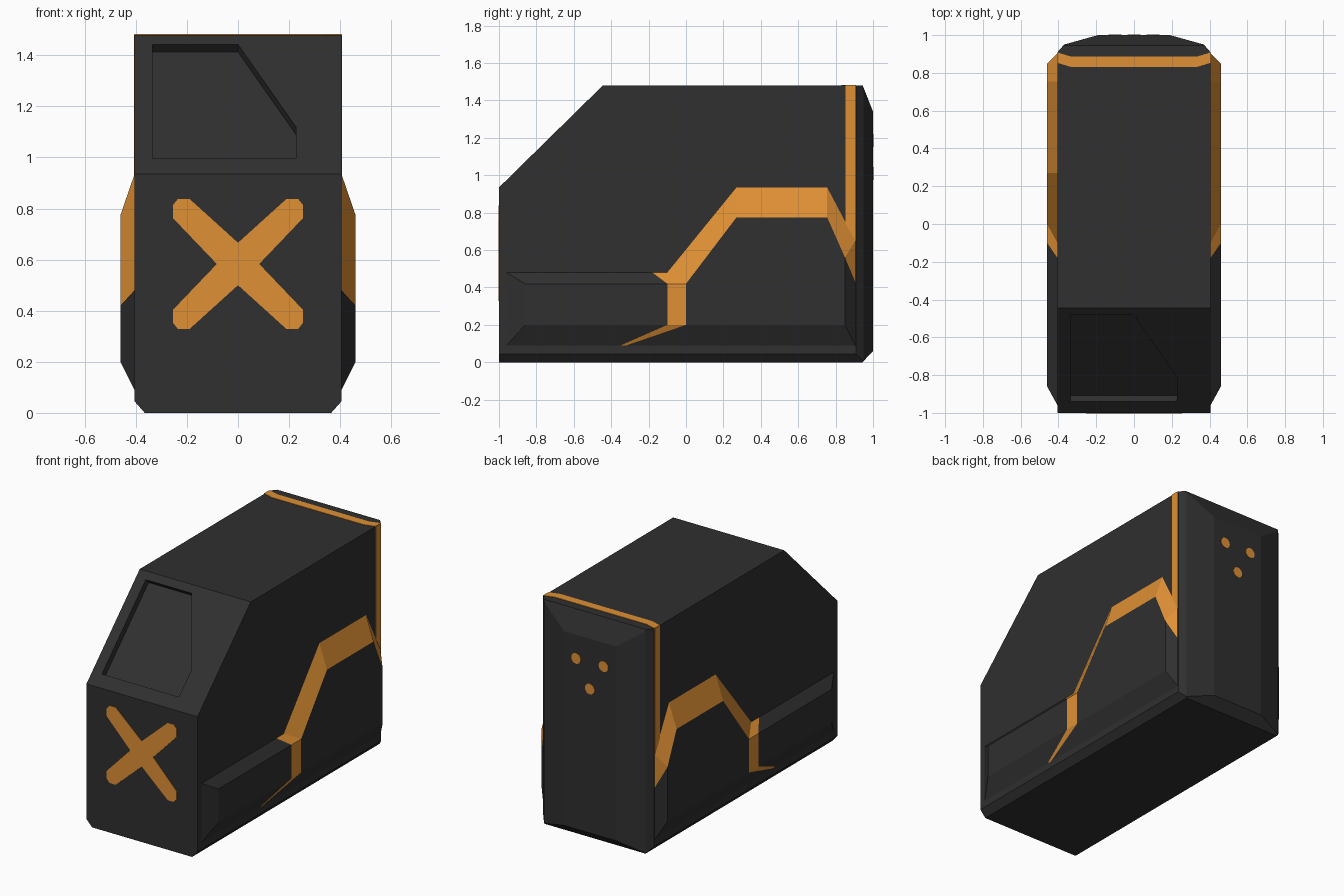
import bpy, bmesh, math
from mathutils import Vector

if "Cube" in bpy.data.objects:
    bpy.data.objects.remove(bpy.data.objects["Cube"])


def material(name, rgb):
    m = bpy.data.materials.new(name)
    m.diffuse_color = (*rgb, 1)
    m.use_nodes = True
    m.node_tree.nodes["Principled BSDF"].inputs["Base Color"].default_value = m.diffuse_color
    return m


DARK = material("charcoal grey", (0.029, 0.029, 0.029))
ORANGE = material("orange", (0.74, 0.28, 0.035))


def finish(name, bm, mats):
    bmesh.ops.recalc_face_normals(bm, faces=bm.faces[:])
    me = bpy.data.meshes.new(name)
    bm.to_mesh(me)
    bm.free()
    for m in mats:
        me.materials.append(m)
    ob = bpy.data.objects.new(name, me)
    bpy.context.collection.objects.link(ob)
    return ob


def prism(name, points, offset, mat):
    """Flat outline pushed along an offset vector."""
    bm = bmesh.new()
    face = bm.faces.new([bm.verts.new(p) for p in points])
    ext = bmesh.ops.extrude_face_region(bm, geom=[face], use_keep_orig=True)
    moved = [v for v in ext["geom"] if isinstance(v, bmesh.types.BMVert)]
    bmesh.ops.translate(bm, verts=moved, vec=offset)
    return finish(name, bm, [mat])


# Main body: a block trimmed by planes (point on plane, outward normal)
W = 0.405
bm = bmesh.new()
bmesh.ops.create_cube(bm, size=1)
for v in bm.verts:
    v.co = (v.co.x * 2 * W, v.co.y * 2, (v.co.z + 0.5) * 1.48)
planes = [((0, -1, 0.935), (0, -0.545, 0.555))]              # sloping front
for s in (-1, 1):
    planes += [((s * 0.19, 1, 0), (s * 0.05, 0.18, 0)),      # back flanks
               ((s * 0.37, 0.95, 0), (s * 0.04, 0.035, 0)),  # back corners
               ((s * 0.365, 0, 0), (s * 0.045, 0, -0.04))]   # lower edges
planes += [((0, 0.945, 1.48), (0, 0.14, 0.055)),             # back top
           ((0, 0.943, 0), (0, 0.06, -0.057))]               # back bottom
for co, no in planes:
    bmesh.ops.bisect_plane(bm, geom=bm.verts[:] + bm.edges[:] + bm.faces[:],
                           dist=1e-5, plane_co=co, plane_no=Vector(no).normalized(),
                           clear_outer=True)
    bmesh.ops.holes_fill(bm, edges=[e for e in bm.edges if e.is_boundary], sides=0)
body = finish("body", bm, [DARK])

# Recessed window in the sloping front
slope_n = Vector((0, -0.545, 0.555)).normalized()
outline = [(-0.335, 0.995), (0.227, 0.995), (0.227, 1.12), (0, 1.443), (-0.335, 1.443)]
pts = [Vector((x, -1 + (z - 0.935) * 0.555 / 0.545, z)) - slope_n * 0.043 for x, z in outline]
cutter = prism("window_cutter", pts, slope_n * 0.15, DARK)
cutter.hide_render = True
mod = body.modifiers.new("window", "BOOLEAN")
mod.operation = "DIFFERENCE"
mod.solver = "EXACT"
mod.object = cutter
bpy.context.view_layer.objects.active = body
bpy.ops.object.modifier_apply(modifier=mod.name)
bpy.data.objects.remove(cutter)

# Side fairings: (y, z) on the body, (y, z) on the outer face, bevel is orange
ring = [((-0.96, 0.09), (-0.86, 0.20), 0),
        ((-0.96, 0.48), (-0.86, 0.42), 0),
        ((-0.18, 0.48), (-0.10, 0.42), 1),
        ((-0.10, 0.48), (0.00, 0.42), 1),
        ((0.27, 0.935), (0.27, 0.775), 1),
        ((0.755, 0.935), (0.755, 0.775), 1),
        ((0.905, 0.65), (0.85, 0.56), 1),
        ((0.905, 0.43), (0.85, 0.56), 0),
        ((0.905, 0.09), (0.85, 0.20), 0),
        ((-0.32, 0.09), (0.00, 0.20), 1),
        ((-0.35, 0.09), (-0.10, 0.20), 0)]
for side, s in (("left", -1), ("right", 1)):
    bm = bmesh.new()
    base = [bm.verts.new((s * W, *b)) for b, o, c in ring]
    outer = [bm.verts.new((s * 0.46, *o)) for b, o, c in ring]
    outer[7].co = outer[6].co
    n = len(ring)
    for i in range(n):
        j = (i + 1) % n
        quad = [base[i], base[j], outer[j], outer[i]]
        if i == 6:                       # both outer points coincide here
            quad = [base[6], base[7], outer[6]]
        elif i == 7:
            quad = [base[7], base[8], outer[8], outer[6]]
        bm.faces.new(quad).material_index = ring[i][2]
    for ids, c in (((0, 1, 2, 10), 0), ((2, 3, 9, 10), 1), ((3, 4, 5, 6, 8, 9), 0)):
        bm.faces.new([outer[k] for k in ids]).material_index = c
    bm.verts.remove(outer[7])
    finish(side + "_fairing", bm, [DARK, ORANGE])

    # Upright stripe above the fairing
    prism(side + "_stripe",
          [(s * W, y, z) for y, z in ((0.853, 0.74), (0.905, 0.65), (0.905, 1.482), (0.853, 1.482))],
          (s * 0.003, 0, 0), ORANGE)

# Stripe across the roof, swept back at both ends
edge = [(-W, 0.853), (-0.335, 0.832), (0.335, 0.832), (W, 0.853),
        (W, 0.908), (0.335, 0.887), (-0.335, 0.887), (-W, 0.908)]
prism("roof_stripe", [(x, y, 1.48) for x, y in edge], (0, 0, 0.003), ORANGE)

# Cross on the front: one arm repeated round the four quadrants
arm = [(0.083, 0), (0.255, 0.18), (0.255, 0.23), (0.235, 0.255), (0.19, 0.255), (0, 0.083)]
cross = []
for sx, sz, order in ((1, 1, 1), (-1, 1, -1), (-1, -1, 1), (1, -1, -1)):
    cross += [(sx * x, -1, 0.583 + sz * z) for x, z in arm[::order][:-1]]
prism("front_cross", cross, (0, -0.003, 0), ORANGE)

# Three round lamps on the back
for i, (x, z) in enumerate(((-0.1, 1.185), (0.1, 1.185), (0, 1.01))):
    circle = [(x + 0.035 * math.cos(a * math.tau / 16), 1.0, z + 0.035 * math.sin(a * math.tau / 16))
              for a in range(16)]
    prism("back_lamp_%d" % (i + 1), circle, (0, 0.003, 0), ORANGE)
